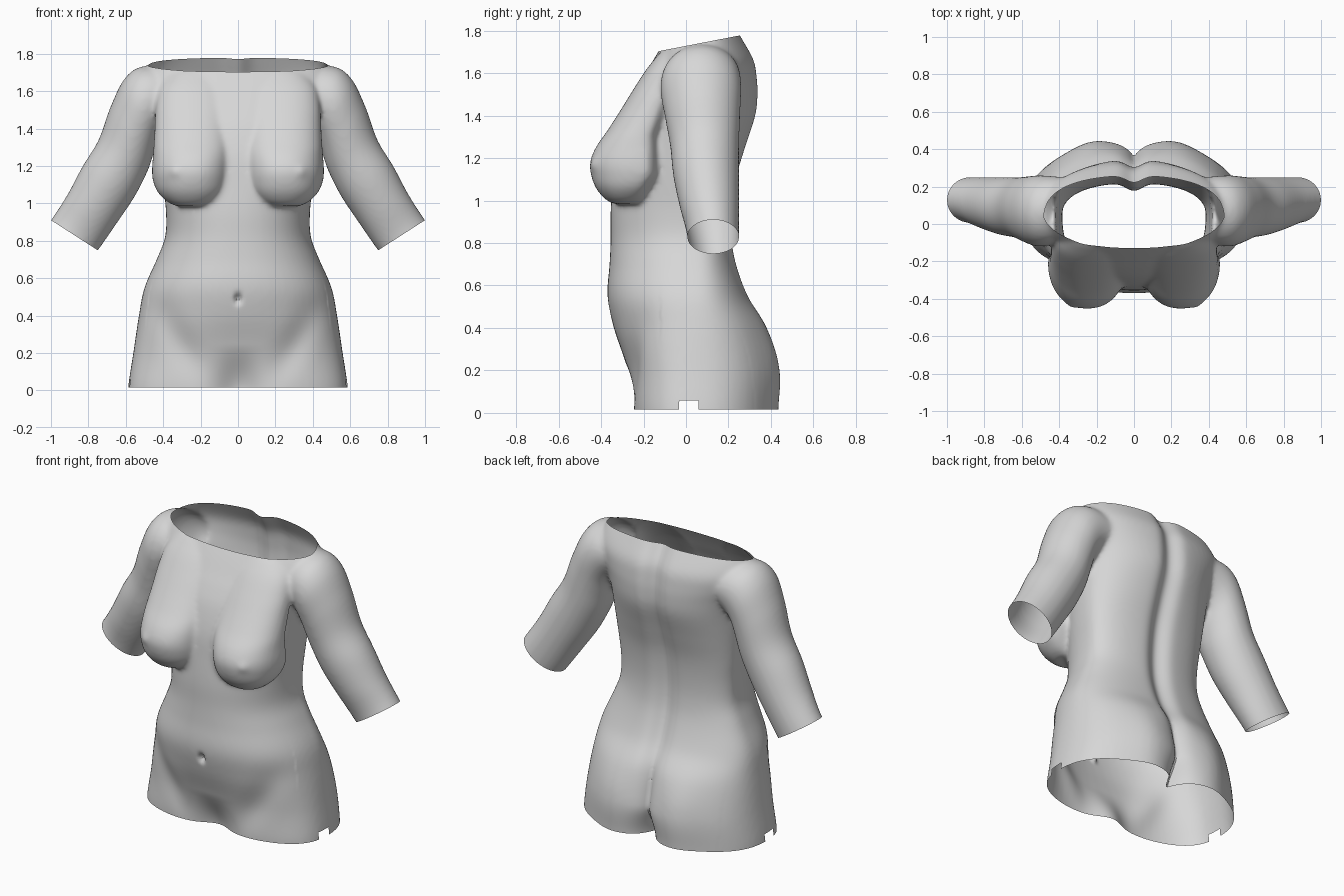
import bpy, bmesh, math

if "Cube" in bpy.data.objects:
    bpy.data.objects.remove(bpy.data.objects["Cube"])


def spline(rows, steps=5):
    """Catmull-Rom interpolation of rows of numbers."""
    out = []
    for i in range(len(rows) - 1):
        a, b, c, d = (rows[max(0, min(len(rows) - 1, i + k))] for k in (-1, 0, 1, 2))
        for s in range(steps):
            t = s / steps
            out.append([0.5 * (2 * q + (r - p) * t + (2 * p - 5 * q + 4 * r - w) * t * t
                               + (3 * q - p - 3 * r + w) * t ** 3)
                        for p, q, r, w in zip(a, b, c, d)])
    return out + [list(rows[-1])]


def loft(bm, rings):
    """Closed tube through rings of points."""
    loops = [[bm.verts.new(p) for p in ring] for ring in rings]
    n = len(loops[0])
    faces = [bm.faces.new((a[i], a[(i + 1) % n], b[(i + 1) % n], b[i]))
             for a, b in zip(loops, loops[1:]) for i in range(n)]
    faces += [bm.faces.new(loops[0]), bm.faces.new(loops[-1])]
    bmesh.ops.recalc_face_normals(bm, faces=faces)


def power(v, n):
    return math.copysign(abs(v) ** (2 / n), v)


def ramp(v, start, end):
    t = max(0, min(1, (v - start) / (end - start)))
    return t * t * (3 - 2 * t)


ANGLES = [2 * math.pi * i / 64 for i in range(64)]
bm = bmesh.new()

# Trunk: height, half width, front y, back y, front squareness, back squareness
trunk = [(-0.10, 0.59, -0.25, 0.43, 2.7, 2.3), (0.02, 0.587, -0.26, 0.435, 2.7, 2.3),
         (0.20, 0.56, -0.275, 0.44, 2.5, 2.3), (0.40, 0.53, -0.34, 0.385, 2.2, 2.3),
         (0.55, 0.50, -0.37, 0.295, 2.2, 2.3), (0.70, 0.435, -0.36, 0.24, 2.2, 2.3),
         (0.82, 0.39, -0.355, 0.22, 2.2, 2.3), (0.95, 0.385, -0.355, 0.22, 2.2, 2.3),
         (1.10, 0.40, -0.345, 0.24, 2.2, 2.3), (1.25, 0.415, -0.33, 0.285, 2.2, 2.2),
         (1.40, 0.43, -0.29, 0.335, 2.3, 2.1), (1.50, 0.455, -0.245, 0.345, 2.3, 2.1),
         (1.58, 0.49, -0.20, 0.34, 2.3, 2.1), (1.66, 0.51, -0.155, 0.325, 2.3, 2.1),
         (1.75, 0.47, -0.10, 0.275, 2.3, 2.2), (1.86, 0.38, -0.03, 0.21, 2.3, 2.2)]
rings = []
for z, w, f, b, nf, nb in spline(trunk):
    cy = 0.05 if z < 1.5 else 0.05 + (z - 1.5) * 0.1
    ring = []
    for a in ANGLES:
        n, depth = (nb, b - cy) if math.sin(a) > 0 else (nf, cy - f)
        ring.append((w * power(math.cos(a), n), cy + depth * power(math.sin(a), n), z))
    rings.append(ring)
loft(bm, rings)

# Arms: outer x, z, inner x, z, front y, back y
arm = [(0.28, 1.71, 0.28, 1.48, -0.05, 0.24), (0.49, 1.735, 0.37, 1.43, -0.105, 0.255),
       (0.60, 1.675, 0.42, 1.37, -0.12, 0.26), (0.68, 1.52, 0.445, 1.29, -0.10, 0.255),
       (0.745, 1.34, 0.48, 1.18, -0.075, 0.25), (0.83, 1.20, 0.55, 1.04, -0.06, 0.25),
       (0.91, 1.05, 0.64, 0.905, -0.03, 0.25), (0.99, 0.925, 0.74, 0.76, 0.005, 0.25),
       (1.08, 0.80, 0.83, 0.64, 0.01, 0.25)]
# Bust: height, inner x, outer x, front y
bust = [(0.985, 0.18, 0.33, -0.345), (1.01, 0.12, 0.38, -0.385), (1.06, 0.07, 0.43, -0.425),
        (1.12, 0.045, 0.455, -0.447), (1.18, 0.04, 0.46, -0.452), (1.25, 0.035, 0.455, -0.425),
        (1.33, 0.03, 0.45, -0.37), (1.42, 0.03, 0.445, -0.312), (1.52, 0.03, 0.44, -0.25),
        (1.62, 0.05, 0.42, -0.185), (1.70, 0.10, 0.36, -0.12)]
for side in (1, -1):
    rings = []
    for ox, oz, ix, iz, f, b in spline(arm):
        rings.append([(side * ((ox + ix) / 2 + (ox - ix) / 2 * math.cos(a)),
                       (f + b) / 2 + (b - f) / 2 * math.sin(a),
                       (oz + iz) / 2 + (oz - iz) / 2 * math.cos(a)) for a in ANGLES])
    loft(bm, rings)
    rings = []
    for z, i, o, f in spline(bust):
        back = -0.20 + max(0, z - 1.3) * 0.4 - max(0, 1.12 - z) * 0.55
        rings.append([(side * ((i + o) / 2 + (o - i) / 2 * power(math.cos(a), 2.2)),
                       back + (0.08 if math.sin(a) > 0 else back - f) * power(math.sin(a), 2.2), z)
                      for a in ANGLES])
    loft(bm, rings)

# Fuse the parts into one smooth skin
mesh = bpy.data.meshes.new("torso")
bm.to_mesh(mesh)
bm.free()
torso = bpy.data.objects.new("torso", mesh)
bpy.context.collection.objects.link(torso)
remesh = torso.modifiers.new("fuse", 'REMESH')
remesh.mode = 'VOXEL'
remesh.voxel_size = 0.013
smooth = torso.modifiers.new("soften", 'SMOOTH')
smooth.factor = 0.5
smooth.iterations = 10
fused = bpy.data.meshes.new_from_object(
    torso.evaluated_get(bpy.context.evaluated_depsgraph_get()))
torso.modifiers.clear()
torso.data = fused

bm = bmesh.new()
bm.from_mesh(fused)
for v in bm.verts:
    x, y, z = v.co
    # Spine groove, seat and cleft
    if y > 0.1 and abs(x) < 0.45:
        low = ramp(z, 0.55, 0.25)
        v.co.y -= (1 - low) * 0.04 * math.exp(-(x / 0.06) ** 2)
        v.co.y -= (low * 0.08 + ramp(z, 0.2, 0) * 0.09) * math.exp(-abs(x) / 0.055)
        v.co.y += low * 0.02 * math.exp(-((abs(x) - 0.23) / 0.12) ** 2)
    # Navel, groin hollows and the space between the thighs
    if y < -0.12 and z < 0.75:
        v.co.y += 0.035 * math.exp(-(x / 0.016) ** 2 - ((z - 0.49) / 0.026) ** 2)
        v.co.y += 0.022 * math.exp(-((abs(x) - 0.18 - 0.5 * z) / 0.09) ** 2
                                   - ((z - 0.26) / 0.2) ** 2)
        v.co.y += 0.075 * ramp(z, 0.25, 0) * math.exp(-(x / 0.12) ** 2)
    # Small front points of the bust
    if y < -0.35 and z > 1:
        v.co.y -= 0.008 * math.exp(-((abs(x) - 0.34) ** 2 + (z - 1.17) ** 2) / 0.0008)


def cut(point, normal, keep=lambda c: True):
    """Open the skin along a plane."""
    faces = [f for f in bm.faces if keep(f.calc_center_median())]
    geom = faces + list({e for f in faces for e in f.edges}) + list({v for f in faces for v in f.verts})
    bmesh.ops.bisect_plane(bm, geom=geom, plane_co=point, plane_no=normal, clear_outer=True)


# Open neck, base and sleeve ends
cut((0, -0.12, 1.705), (0, -0.19, 0.98))
cut((0, 0, 0.015), (0, 0, -1))
for side in (1, -1):
    cut((side * 1.0, 0, 0.91), (side * 0.54, 0, -0.84), lambda c: c.x * side > 0.64)

# Small side notches at the base
notch = [f for f in bm.faces if abs(f.calc_center_median().x) > 0.45
         and -0.035 < f.calc_center_median().y < 0.055 and f.calc_center_median().z < 0.06]
bmesh.ops.delete(bm, geom=notch, context='FACES')
bm.to_mesh(fused)
bm.free()

grey = bpy.data.materials.new("light grey")
grey.diffuse_color = (0.68, 0.68, 0.68, 1)
grey.use_nodes = True
grey.node_tree.nodes["Principled BSDF"].inputs["Base Color"].default_value = grey.diffuse_color
fused.materials.clear()
fused.materials.append(grey)
bpy.context.view_layer.objects.active = torso
torso.select_set(True)
bpy.ops.object.shade_smooth_by_angle(angle=math.radians(50))
